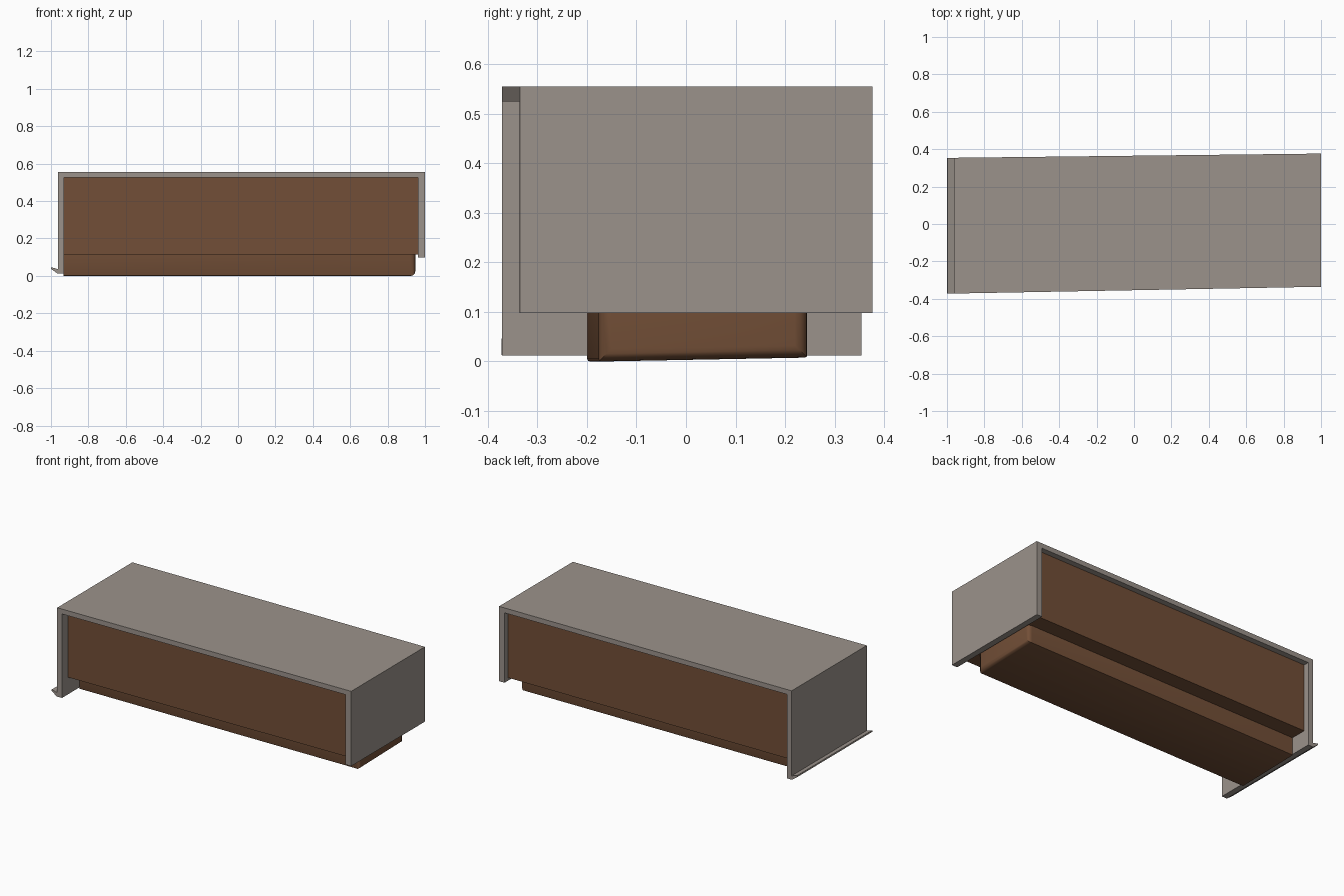
import bpy, bmesh

if "Cube" in bpy.data.objects:
    bpy.data.objects.remove(bpy.data.objects["Cube"])


def material(name, rgb):
    m = bpy.data.materials.new(name)
    m.diffuse_color = (*rgb, 1)
    m.use_nodes = True
    m.node_tree.nodes["Principled BSDF"].inputs["Base Color"].default_value = m.diffuse_color
    return m


GREY = material("warm grey", (0.33, 0.29, 0.26))
WOOD = material("brown wood", (0.17, 0.078, 0.038))


def front_y(x):   # the case is slightly skewed in plan
    return -0.354 + 0.0185 * x


def back_y(x):
    return 0.365 + 0.0115 * x


def extrude_profile(name, profile, front, back, mat):
    """Extrude an x-z profile between a front and a back plan line."""
    bm = bmesh.new()
    f = [bm.verts.new((x, front(x), z)) for x, z in profile]
    b = [bm.verts.new((x, back(x), z)) for x, z in profile]
    bm.faces.new(f)
    bm.faces.new(b[::-1])
    n = len(profile)
    for i in range(n):
        j = (i + 1) % n
        bm.faces.new((f[j], f[i], b[i], b[j]))
    bmesh.ops.recalc_face_normals(bm, faces=bm.faces)
    me = bpy.data.meshes.new(name)
    bm.to_mesh(me)
    bm.free()
    me.materials.append(mat)
    ob = bpy.data.objects.new(name, me)
    bpy.context.collection.objects.link(ob)
    return ob


def box(x0, x1, z0, z1):
    return [(x0, z0), (x1, z0), (x1, z1), (x0, z1)]


# Outer case: one bent shell of top, long left side with flared foot, short right side
case = [(-0.962, 0.555), (-0.962, 0.036), (-0.998, 0.046), (-1.0, 0.038),
        (-0.965, 0.012), (-0.93, 0.012), (-0.93, 0.525), (0.963, 0.525),
        (0.963, 0.098), (1.0, 0.098), (1.0, 0.555)]
extrude_profile("outer_case", case, front_y, back_y, GREY)

# Wooden body recessed inside the case
extrude_profile("wood_body", box(-0.932, 0.964, 0.115, 0.527),
                lambda x: front_y(x) + 0.06, lambda x: back_y(x) - 0.035, WOOD)

# Narrow wooden plinth with rounded free end
plinth = extrude_profile("wood_plinth", box(-0.932, 0.948, 0.003, 0.12),
                         lambda x: -0.188 + 0.0125 * x,
                         lambda x: 0.233 + 0.0125 * x, WOOD)
for v in plinth.data.vertices:      # underside dips slightly to the front
    if v.co.z < 0.05:
        v.co.z = 0.001 if v.co.y < 0 else 0.009

bm = bmesh.new()
bm.from_mesh(plinth.data)
end = [e for e in bm.edges if all(v.co.x > 0.9 for v in e.verts)
       and min(v.co.z for v in e.verts) < 0.05]
bmesh.ops.bevel(bm, geom=end, offset=0.025, segments=4, profile=0.5,
                affect='EDGES')
low = [e for e in bm.edges if all(v.co.z < 0.012 for v in e.verts)
       and abs(e.verts[0].co.x - e.verts[1].co.x) > 1]
bmesh.ops.bevel(bm, geom=low, offset=0.006, segments=2, profile=0.5,
                affect='EDGES')
zmin = min(v.co.z for v in bm.verts)
for v in bm.verts:
    if v.co.z < 0.05:
        v.co.z -= zmin
bm.to_mesh(plinth.data)
bm.free()

bpy.ops.object.select_all(action='DESELECT')
plinth.select_set(True)
bpy.context.view_layer.objects.active = plinth
bpy.ops.object.shade_smooth_by_angle()
